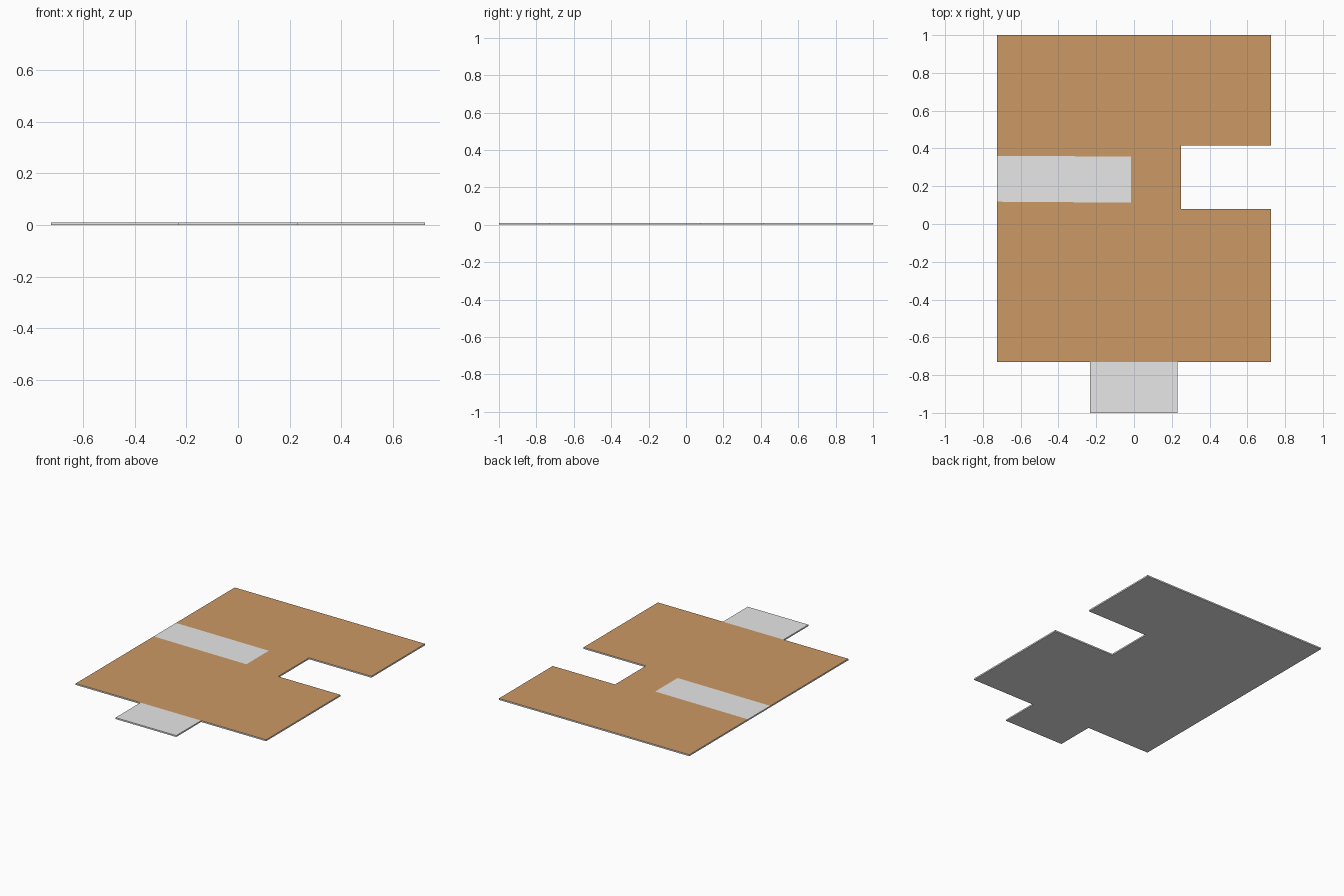
import bpy, bmesh

if "Cube" in bpy.data.objects:
    bpy.data.objects.remove(bpy.data.objects["Cube"])

T = 0.01  # plate thickness


def material(name, color):
    m = bpy.data.materials.new(name)
    m.diffuse_color = color
    m.use_nodes = True
    m.node_tree.nodes["Principled BSDF"].inputs["Base Color"].default_value = m.diffuse_color
    return m


grey = material("light_grey", (0.8, 0.8, 0.8, 1))
brown = material("tan_brown", (0.604, 0.319, 0.133, 1))


def plate(name, outline, top_faces):
    """Extrude a counter-clockwise outline; top_faces = [(points, material index)]."""
    bm = bmesh.new()
    cache = {}

    def vert(p, z):
        if (p, z) not in cache:
            cache[p, z] = bm.verts.new((p[0], p[1], z))
        return cache[p, z]

    bm.faces.new([vert(p, 0) for p in reversed(outline)])
    for p, q in zip(outline, outline[1:] + outline[:1]):
        bm.faces.new([vert(p, 0), vert(q, 0), vert(q, T), vert(p, T)])
    for points, index in top_faces:
        bm.faces.new([vert(p, T) for p in points]).material_index = index
    mesh = bpy.data.meshes.new(name)
    bm.to_mesh(mesh)
    bm.free()
    mesh.materials.append(grey)
    mesh.materials.append(brown)
    obj = bpy.data.objects.new(name, mesh)
    bpy.context.collection.objects.link(obj)


# Main slab with a notch on the right; the grey strip is inlaid in its brown top
X = 0.725
strip = [(-X, 0.118), (-0.015, 0.113), (-0.015, 0.357), (-X, 0.361)]
border = [(-X, -0.73), (X, -0.73), (X, 0.08), (0.25, 0.08),
          (0.25, 0.415), (X, 0.415), (X, 1.0), (-X, 1.0)]
plate("floor_slab", border + [strip[3], strip[0]],
      [(border + [strip[3], strip[2], strip[1], strip[0]], 1), (strip, 0)])

# Grey entrance tab at the front
tab = [(-0.232, -1.0), (0.23, -1.0), (0.23, -0.73), (-0.232, -0.73)]
plate("front_step", tab, [(tab, 0)])
